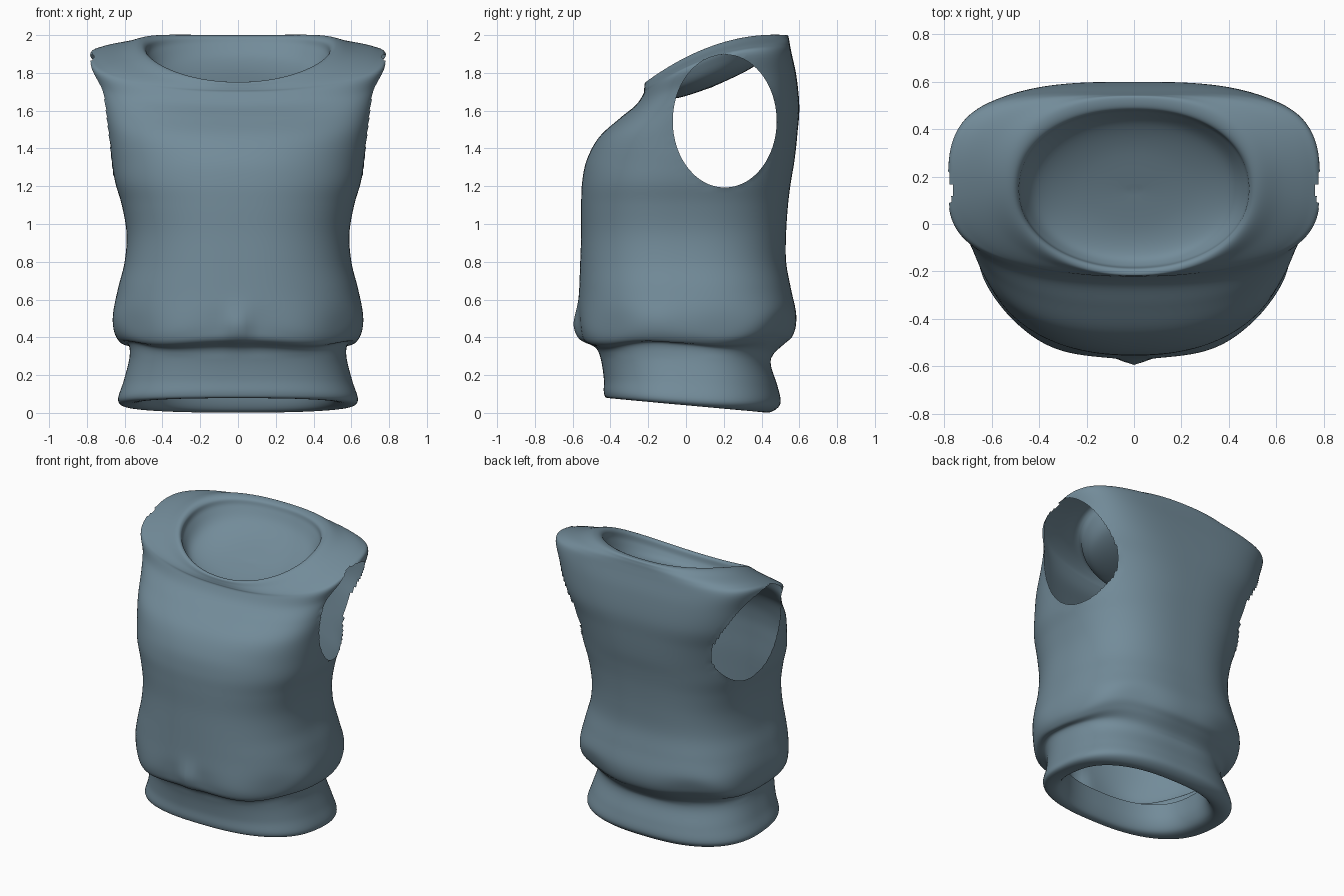
import bpy, bmesh, math

if "Cube" in bpy.data.objects:
    bpy.data.objects.remove(bpy.data.objects["Cube"])

# Ring: half width, front y, back y, front z, side z, back z, front squareness, back squareness
hem = [
    (.47, -.34, .36, .26, .25, .23, 2.5, 2.5),
    (.48, -.345, .365, .16, .13, .10, 2.5, 2.5),
    (.52, -.375, .395, .09, .055, .015, 2.5, 2.5),
    (.60, -.42, .45, .08, .04, .005, 2.5, 2.5),
    (.635, -.435, .50, .11, .07, .05, 2.5, 2.5),
    (.605, -.435, .485, .18, .17, .14, 2.5, 2.5),
    (.575, -.45, .45, .28, .29, .25, 2.5, 2.5),
    (.58, -.475, .46, .34, .36, .31, 2.5, 2.5),
]
# Level body rings: z, half width, front y, back y
body = [
    (.375, .625, -.545, .515), (.43, .655, -.565, .56), (.53, .66, -.57, .58),
    (.66, .635, -.565, .555), (.80, .60, -.56, .53), (.95, .59, -.555, .53),
    (1.10, .615, -.555, .54), (1.22, .65, -.55, .555), (1.34, .67, -.525, .575),
]
# Chest and shoulders up to the neck edge
yoke = [
    (.69, -.46, .59, 1.46, 1.48, 1.48, 2.5, 2.8),
    (.72, -.35, .60, 1.56, 1.62, 1.62, 2.55, 3.2),
    (.75, -.265, .585, 1.63, 1.76, 1.78, 2.5, 3.6),
    (.785, -.225, .56, 1.69, 1.875, 1.90, 2.4, 3.8),
    (.74, -.222, .55, 1.71, 1.90, 1.95, 2.35, 3.4),
    (.62, -.22, .545, 1.73, 1.925, 1.98, 2.2, 2.7),
    (.53, -.215, .535, 1.75, 1.95, 2.0, 2.1, 2.3),
]
# Turned-in neck, closed by a shallow bowl
neck = [
    (.49, -.19, .49, 1.745, 1.93, 1.99, 2.1, 2.2),
    (.475, -.175, .47, 1.70, 1.87, 1.95, 2.1, 2.2),
    (.41, -.13, .42, 1.665, 1.78, 1.88, 2.1, 2.1),
    (.26, -.03, .32, 1.67, 1.735, 1.81, 2, 2),
    (.02, .14, .16, 1.725, 1.73, 1.735, 2, 2),
]
rings = hem + [(w, f, b, z, z, z, 2.35, 2.6) for z, w, f, b in body] + yoke + neck
STEPS, SEGS = 6, 144


def catmull(a, b, c, d, t):
    return tuple(.5 * (2*q + (r-p)*t + (2*p-5*q+4*r-s)*t*t + (3*q-p-3*r+s)*t**3)
                 for p, q, r, s in zip(a, b, c, d))


def point(ring, angle):
    w, f, b, zf, zs, zb, pf, pb = ring
    c, s = math.cos(angle), math.sin(angle)
    p = pf + (pb - pf) * (s + 1) / 2
    x = w * math.copysign(abs(c) ** (2/p), c)
    k = math.copysign(abs(s) ** (2/p), s)
    y = (f + b) / 2 + k * (b - f) / 2
    z = zs + (zb - zf) / 2 * k + ((zf + zb) / 2 - zs) * k * k
    # gathers above the waistband, and the pulled fold at centre front
    if .3 < z < .8 and w > .5:
        fade = math.exp(-((z - .45) / .1) ** 2)
        wave = 1 + .012 * fade * math.cos(7 * angle + .5 * math.pi)
        x, y = x * wave, y * wave
        z += .02 * fade * math.cos(5 * angle + .5 * math.pi)
        if y < 0:
            y -= .035 * math.exp(-(x / .06) ** 2 - ((z - .46) / .09) ** 2)
    return x, y, z


# Garment shell
bm = bmesh.new()
rows = []
for i in range(len(rings) - 1):
    q = [rings[max(0, min(len(rings) - 1, i + j))] for j in (-1, 0, 1, 2)]
    for k in range(STEPS):
        rows.append(catmull(*q, k / STEPS))
rows.append(rings[-1])
grid = [[bm.verts.new(point(r, 2 * math.pi * j / SEGS)) for j in range(SEGS)] for r in rows]
for a, b in zip(grid, grid[1:]):
    for j in range(SEGS):
        n = (j + 1) % SEGS
        bm.faces.new((a[j], a[n], b[n], b[j]))
bm.faces.new(grid[-1])

# Armholes: remove an ellipse on each side and pull the edge onto it
CY, CZ, RY, RZ = .205, 1.545, .275, .352


def radius(p):
    return math.hypot((p.y - CY) / RY, (p.z - CZ) / RZ)


def at_side(p):
    return abs(p.x) > (.56 if p.z > 1.62 else .3)


centres = [(f, f.calc_center_median()) for f in bm.faces]
gone = [f for f, c in centres if at_side(c) and radius(c) < 1]
bmesh.ops.delete(bm, geom=gone, context='FACES')
for v in bm.verts:
    if v.is_boundary and v.co.z > 1 and at_side(v.co):
        r = radius(v.co)
        v.co.y = CY + (v.co.y - CY) / r
        v.co.z = CZ + (v.co.z - CZ) / r

mesh = bpy.data.meshes.new("sleeveless_top")
bm.to_mesh(mesh)
bm.free()
top = bpy.data.objects.new("sleeveless_top", mesh)
bpy.context.collection.objects.link(top)
for f in mesh.polygons:
    f.use_smooth = True

# Slate blue cloth
cloth = bpy.data.materials.new("slate_cloth")
cloth.diffuse_color = (.17, .26, .32, 1)
cloth.use_nodes = True
cloth.node_tree.nodes["Principled BSDF"].inputs["Base Color"].default_value = cloth.diffuse_color
mesh.materials.append(cloth)
